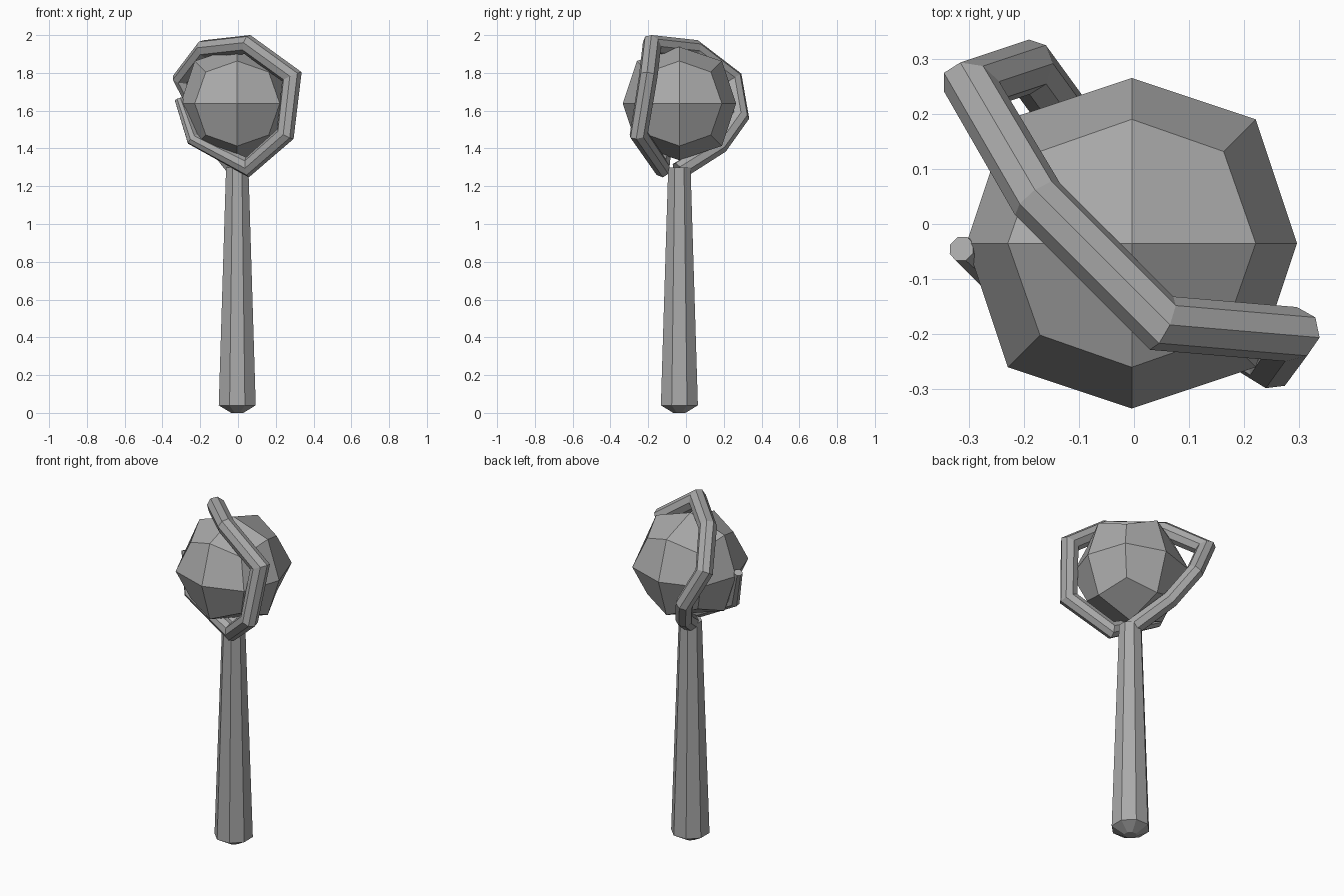
import bpy, bmesh, math
from mathutils import Vector

cube = bpy.data.objects.get("Cube")
if cube:
    bpy.data.objects.remove(cube, do_unlink=True)

SIDES = 8
CENTRE = Vector((-0.004, -0.035, 0))

grey = bpy.data.materials.new("plain_grey")
grey.use_nodes = True
grey.diffuse_color = (0.4, 0.4, 0.4, 1)
bsdf = grey.node_tree.nodes["Principled BSDF"]
bsdf.inputs["Base Color"].default_value = (0.4, 0.4, 0.4, 1)
bsdf.inputs["Roughness"].default_value = 0.8


def make_object(name, bm):
    bmesh.ops.recalc_face_normals(bm, faces=bm.faces)
    mesh = bpy.data.meshes.new(name)
    bm.to_mesh(mesh)
    bm.free()
    mesh.materials.append(grey)
    obj = bpy.data.objects.new(name, mesh)
    bpy.context.collection.objects.link(obj)
    return obj


def skin_rings(name, rings):
    """Join closed rings of points into a capped tube."""
    bm = bmesh.new()
    loops = [[bm.verts.new(p) for p in ring] for ring in rings]
    for a, b in zip(loops, loops[1:]):
        for i in range(SIDES):
            j = (i + 1) % SIDES
            bm.faces.new((a[i], a[j], b[j], b[i]))
    bm.faces.new(loops[0])
    bm.faces.new(loops[-1])
    return make_object(name, bm)


def circle(radius, u, v):
    angles = [math.tau * (i + 0.5) / SIDES for i in range(SIDES)]
    return [radius * (u * math.cos(a) + v * math.sin(a)) for a in angles]


def mitred_tube(name, nodes):
    """Sweep a polygon along a path, mitring it at every bend."""
    points = [Vector(n[:3]) for n in nodes]
    dirs = [(b - a).normalized() for a, b in zip(points, points[1:])]
    u = dirs[0].orthogonal().normalized()
    section = circle(1, u, dirs[0].cross(u))
    rings = []
    for k, point in enumerate(points):
        into = dirs[max(k - 1, 0)]
        out = dirs[min(k, len(dirs) - 1)]
        plane = (into + out).normalized()
        # slide the section along the segment onto the bisecting plane
        section = [s - into * (s.dot(plane) / into.dot(plane)) for s in section]
        rings.append([point + s * nodes[k][3] for s in section])
    return skin_rings(name, rings)


# Tapered handle with a blunt chamfered foot
profile = [(0.035, 0), (0.106, 0.04), (0.064, 1.3)]
X, Y = Vector((1, 0, 0)), Vector((0, 1, 0))
skin_rings("handle", [[CENTRE + Vector((0, 0, z)) + p for p in circle(r, X, Y)]
                      for r, z in profile])

# Faceted orb: a cube rounded by one subdivision
bm = bmesh.new()
bmesh.ops.create_cube(bm, size=0.6)
orb = make_object("orb", bm)
orb.location = CENTRE + Vector((0, 0, 1.638))
rounding = orb.modifiers.new("rounding", "SUBSURF")
rounding.levels = rounding.render_levels = 1
rounding.use_limit_surface = False

# Vine growing from the handle and winding round the orb: x, y, z, radius
vine = [
    (0, -0.04, 1.28, 0.05),
    (-0.11, 0.175, 1.415, 0.048),
    (-0.19, 0.285, 1.57, 0.048),
    (-0.295, 0.25, 1.77, 0.048),
    (-0.175, 0.045, 1.925, 0.05),
    (0.05, -0.18, 1.95, 0.05),
    (0.285, -0.2, 1.78, 0.05),
    (0.25, -0.25, 1.475, 0.048),
    (0.05, -0.13, 1.3, 0.045),
    (-0.24, -0.105, 1.45, 0.034),
    (-0.313, -0.045, 1.66, 0.024),
]
mitred_tube("winding_vine", vine)
